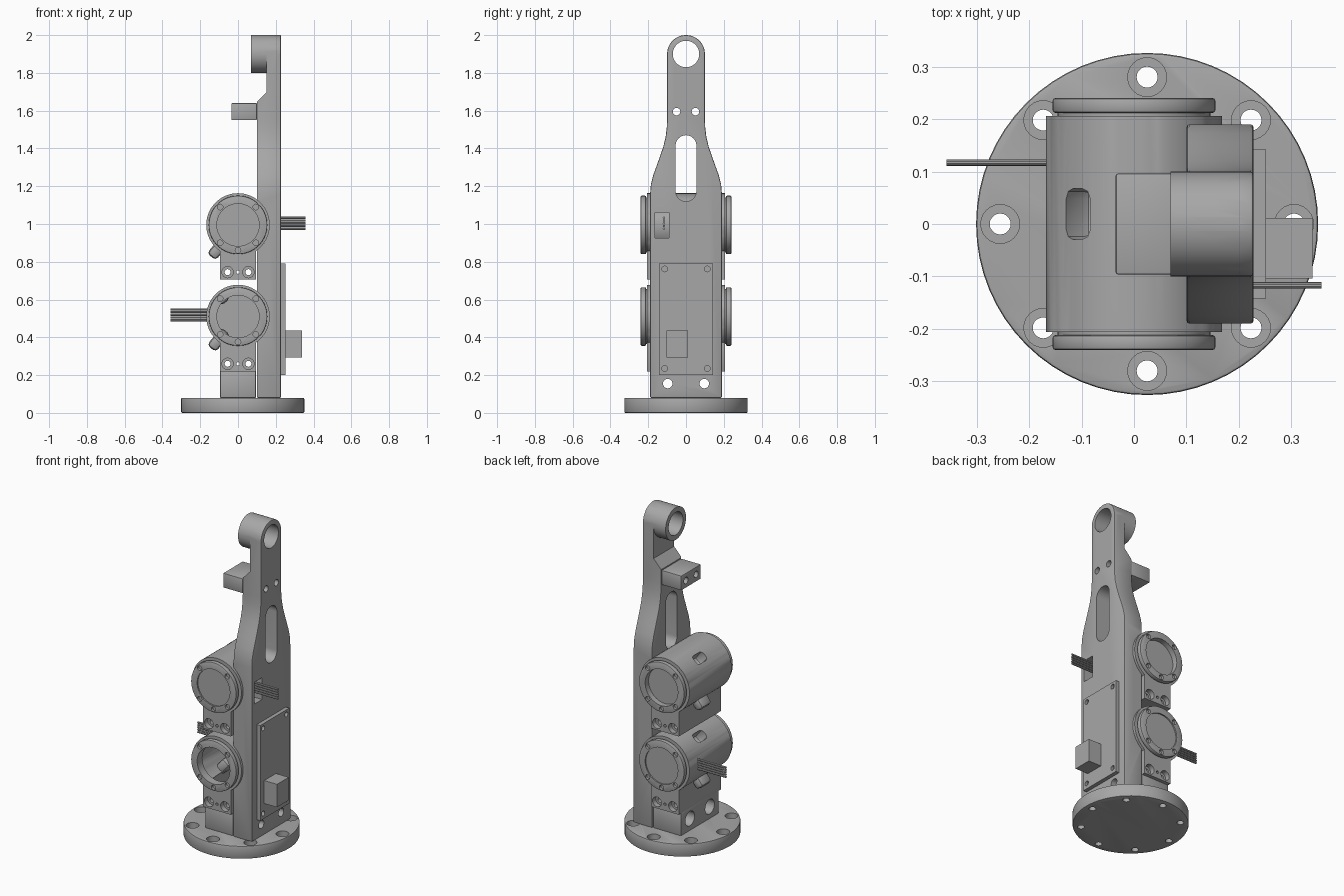
import bpy, bmesh, math
from mathutils import Matrix, Vector

if "Cube" in bpy.data.objects:
    bpy.data.objects.remove(bpy.data.objects["Cube"], do_unlink=True)

grey = bpy.data.materials.new("machined_grey")
grey.use_nodes = True
COLOUR = (0.39, 0.39, 0.39, 1)
grey.diffuse_color = COLOUR
grey.node_tree.nodes["Principled BSDF"].inputs["Base Color"].default_value = COLOUR


def make(name, bm):
    bmesh.ops.recalc_face_normals(bm, faces=bm.faces)
    mesh = bpy.data.meshes.new(name)
    bm.to_mesh(mesh)
    bm.free()
    mesh.materials.append(grey)
    ob = bpy.data.objects.new(name, mesh)
    bpy.context.collection.objects.link(ob)
    return ob


def box(name, lo, hi):
    bm = bmesh.new()
    size = [b - a for a, b in zip(lo, hi)]
    mid = [(a + b) / 2 for a, b in zip(lo, hi)]
    bmesh.ops.create_cube(bm, size=1, matrix=Matrix.Translation(mid) @ Matrix.Diagonal((*size, 1)))
    return make(name, bm)


def cyl(name, axis, start, end, at, r, n=48):
    """Cylinder along an axis; 'at' holds the other two coordinates in xyz order."""
    bm = bmesh.new()
    centre = list(at)
    centre.insert("xyz".index(axis), (start + end) / 2)
    turn = {"x": Matrix.Rotation(math.pi / 2, 4, "Y"),
            "y": Matrix.Rotation(math.pi / 2, 4, "X"), "z": Matrix.Identity(4)}[axis]
    bmesh.ops.create_cone(bm, cap_ends=True, segments=n, radius1=r, radius2=r,
                          depth=abs(end - start), matrix=Matrix.Translation(centre) @ turn)
    return make(name, bm)


def prism(name, pts, start, end, axis="x"):
    """Extrude a (y, z) outline along x, or an (x, z) outline along y."""
    bm = bmesh.new()
    place = (lambda a, b: (start, a, b)) if axis == "x" else (lambda a, b: (a, start, b))
    face = bm.faces.new([bm.verts.new(place(a, b)) for a, b in pts])
    ext = bmesh.ops.extrude_face_region(bm, geom=[face])
    move = Vector((end - start, 0, 0) if axis == "x" else (0, end - start, 0))
    bmesh.ops.translate(bm, vec=move, verts=[v for v in ext["geom"] if isinstance(v, bmesh.types.BMVert)])
    return make(name, bm)


def arc(cy, cz, r, a0, a1, n=16):
    return [(cy + r * math.cos(math.radians(a0 + (a1 - a0) * i / n)),
             cz + r * math.sin(math.radians(a0 + (a1 - a0) * i / n))) for i in range(n + 1)]


def combine(ob, tools, op="DIFFERENCE"):
    for t in tools:
        m = ob.modifiers.new("cut", "BOOLEAN")
        m.operation, m.object, m.solver = op, t, "EXACT"
        t.hide_render = True
    bake(ob)
    for t in tools:
        bpy.data.objects.remove(t, do_unlink=True)
    return ob


def bake(ob):
    bpy.context.view_layer.update()
    graph = bpy.context.evaluated_depsgraph_get()
    mesh = bpy.data.meshes.new_from_object(ob.evaluated_get(graph))
    ob.modifiers.clear()
    ob.data = mesh


def bevel(ob, width=0.006):
    m = ob.modifiers.new("edge", "BEVEL")
    m.width, m.segments, m.limit_method, m.angle_limit = width, 2, "ANGLE", math.radians(50)
    bake(ob)
    return ob


# Base flange with counterbored bolt circle
CX = 0.025
base = bevel(cyl("base_flange", "z", 0, 0.08, (CX, 0), 0.326, 64))
tools = []
for k in range(8):
    a = k * math.pi / 4
    p = (CX + 0.28 * math.cos(a), 0.28 * math.sin(a))
    tools += [cyl("bore", "z", 0.04, 0.1, p, 0.037, 24), cyl("hole", "z", -0.1, 0.06, p, 0.02, 20)]
combine(base, tools)

# Upright plate: wide below, necked above, rounded at the top eye
side = [(0.19, 0.08), (0.19, 1.16), (0.186, 1.21), (0.173, 1.26), (0.155, 1.31), (0.137, 1.36),
        (0.12, 1.41), (0.108, 1.46), (0.102, 1.51), (0.1, 1.56)]
outline = side + arc(0, 1.9, 0.1, 0, 180, 24) + [(-y, z) for y, z in reversed(side)]
plate = bevel(prism("upright_plate", outline, 0.1, 0.228))
step = prism("step", [(0, 1.64), (0.095, 1.64), (0.152, 1.7), (0.152, 2.1), (0, 2.1)], -0.3, 0.3, "y")
combine(plate, [step])
combine(plate, [cyl("eye_boss", "x", 0.07, 0.2, (0, 1.9), 0.1, 48)], "UNION")
tools = [cyl("eye", "x", 0, 0.3, (0, 1.9), 0.07, 40),
         prism("slot", arc(0, 1.415, 0.055, 0, 180) + arc(0, 1.175, 0.055, 180, 360), 0, 0.3),
         box("wire_window", (0.05, -0.163, 0.925), (0.3, -0.09, 1.06))]
tools += [cyl("seat", "y", -0.3, 0.3, (0, z), 0.168, 64) for z in (0.51, 0.995)]
for s in (-1, 1):
    tools += [cyl("foot_hole", "x", 0, 0.3, (s * 0.097, 0.155), 0.025, 24),
              cyl("tab_hole", "x", 0, 0.3, (s * 0.05, 1.595), 0.02, 20)]
combine(plate, tools)

# Stop tab reaching out from the neck
tab = bevel(box("stop_tab", (-0.035, -0.096, 1.55), (0.1, 0.096, 1.64)), 0.004)
combine(tab, [cyl("tab_bore", "x", -0.1, 0.2, (s * 0.05, 1.595), 0.02, 20) for s in (-1, 1)])

# Foot block
post = bevel(box("foot_block", (-0.095, -0.185, 0.08), (0.095, 0.185, 0.222)), 0.004)
tools = []
for s in (-1, 1):
    tools += [cyl("bore", "x", -0.2, -0.02, (s * 0.097, 0.155), 0.045, 28),
              cyl("hole", "x", -0.1, 0.2, (s * 0.097, 0.155), 0.025, 24)]
combine(post, tools)


def actuator(label, z, s):
    """Motor housing with its feet; the open end faces s along y."""
    housing = cyl(label + "_housing", "y", -0.206, 0.206, (0, z), 0.168, 72)
    combine(housing, [box("saddle", (-0.095, -0.206, z - 0.29), (0.095, 0.206, z))], "UNION")
    bevel(housing, 0.004)
    tools = [cyl("bore", "y", -0.3, 0.3, (0, z), 0.145, 64),
             box("pocket", (-0.2, -0.14, z - 0.255), (-0.05, 0.14, z - 0.2)),
             cyl("pin", "y", -0.3, 0.3, (0, z - 0.25), 0.009, 12)]
    for a in (-1, 1):
        window = box("window", (-0.22, -0.03, -0.03), (-0.1, 0.068, 0.03))
        window.matrix_world = Matrix.Translation((0, 0, z)) @ Matrix.Rotation(math.radians(50 * a), 4, "Y")
        bevel(window, 0.02)
        tools += [window, cyl("screw", "y", -0.3, 0.3, (a * 0.055, z - 0.25), 0.016, 16)]
        tools += [cyl("bore", "y", b * 0.175, b * 0.3, (a * 0.055, z - 0.25), 0.03, 24) for b in (-1, 1)]
    combine(housing, tools)

    # End rings with screw pockets and a recessed neck
    for d in (-1, 1):
        end = "open" if d == s else "closed"
        ring = bevel(cyl(f"{label}_{end}_ring", "y", d * 0.212, d * 0.24, (0, z), 0.155, 64), 0.005)
        cuts = [cyl("mouth", "y", d * 0.1, d * 0.3, (0, z), 0.112, 56)]
        for deg in (45, 135, 225, 270, 315):
            t = math.radians(deg)
            cuts.append(cyl("screw", "y", d * 0.225, d * 0.3,
                            (0.134 * math.cos(t), z + 0.134 * math.sin(t)), 0.015, 16))
        combine(ring, cuts)
        neck = cyl(f"{label}_{end}_neck", "y", d * 0.19, d * 0.213, (0, z), 0.1455, 64)
        combine(neck, [cyl("mouth", "y", d * 0.1, d * 0.3, (0, z), 0.112, 56)])
    cyl(label + "_motor", "y", -s * 0.095, -s * 0.205, (0, z), 0.1455, 64)
    cyl(label + "_motor_face", "y", -s * 0.2, -s * 0.232, (0, z), 0.1125, 56)
    box(label + "_sensor", (-0.024, -s * 0.095 - 0.004, z - 0.035), (0.024, -s * 0.095 + 0.004, z + 0.035))

    # Cable bundle leaving beside the closed end
    for i in range(5):
        cyl(f"{label}_wire_{i}", "x", s * 0.13, s * 0.357, (-s * 0.117, z - 0.02 + i * 0.0145), 0.0062, 10)


actuator("lower", 0.51, -1)
actuator("upper", 0.995, 1)

# Circuit board with corner holes and a connector
board = box("circuit_board", (0.228, -0.142, 0.2), (0.252, 0.142, 0.79))
combine(board, [cyl("corner", "x", 0.235, 0.3, (y, z), 0.015, 16)
                for y in (-0.113, 0.113) for z in (0.235, 0.762)])
box("connector", (0.25, -0.104, 0.293), (0.34, 0.011, 0.435))

# Smooth the round faces, keep hard edges crisp
for ob in bpy.context.view_layer.objects:
    ob.select_set(ob.type == "MESH")
bpy.context.view_layer.objects.active = base
bpy.ops.object.shade_smooth_by_angle(angle=math.radians(30))
